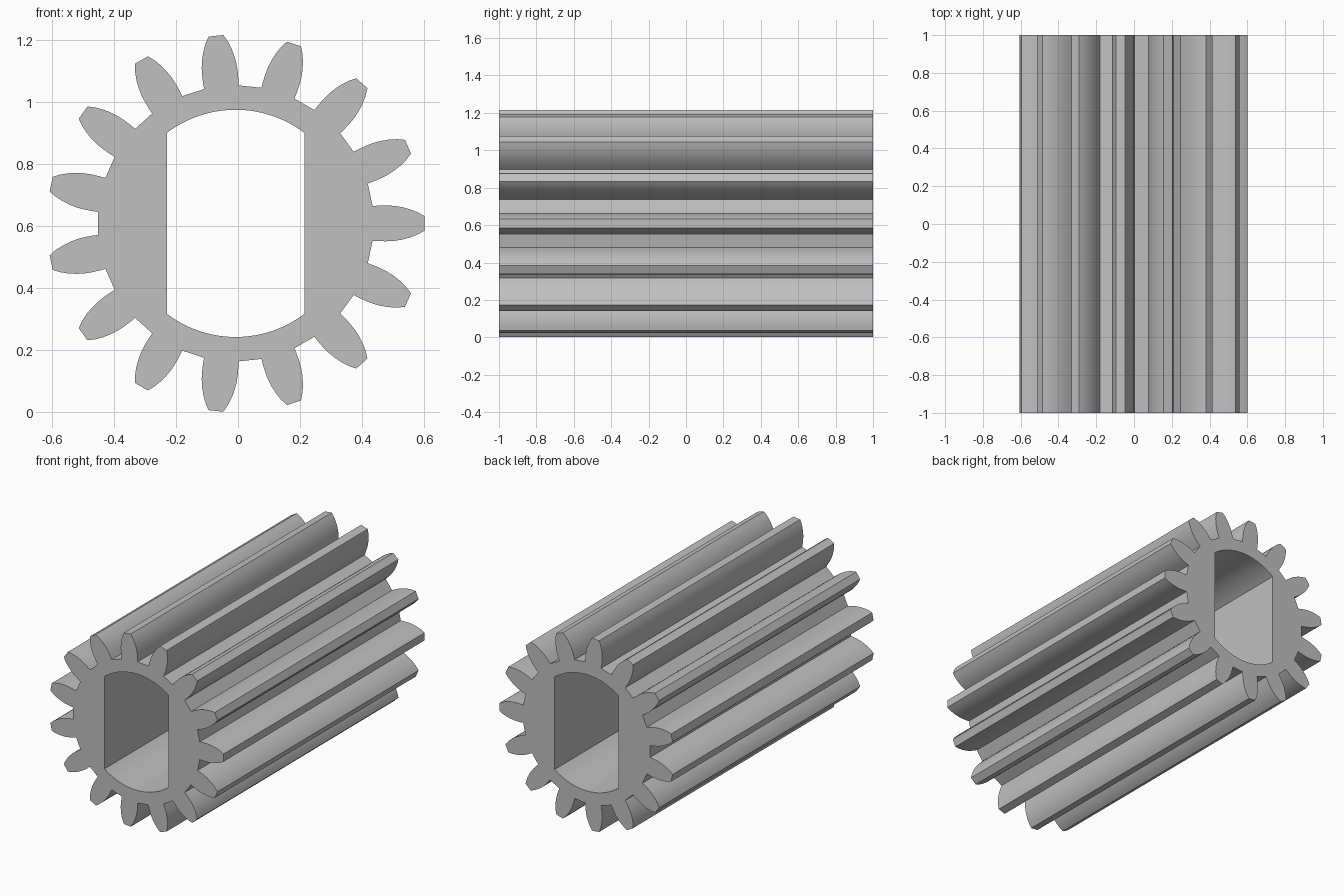
import bpy, bmesh
from math import sin, cos, acos, pi, radians
from mathutils import Vector, Matrix

cube = bpy.data.objects.get("Cube")
if cube:
    bpy.data.objects.remove(cube, do_unlink=True)

TEETH = 15
CENTER_X, CENTER_Z = -0.0075, 0.608
LENGTH = 2.0
BORE_RADIUS, BORE_HALF_WIDTH = 0.366, 0.222
BORE_STEPS = 24

# One tooth flank: distance along the tooth axis, half thickness
FLANK = [(0.441, 0.056), (0.46, 0.0572), (0.485, 0.0577), (0.51, 0.0565),
         (0.535, 0.0525), (0.56, 0.046), (0.585, 0.0365), (0.6075, 0.024)]


def gear_outline():
    tooth = [(r, -w) for r, w in FLANK] + [(r, w) for r, w in reversed(FLANK)]
    points = []
    for i in range(TEETH):
        turn = Matrix.Rotation(2 * pi * i / TEETH, 2)
        points += [turn @ Vector(p) for p in tooth]
    return points


def bore_outline():
    # Circle with two flats: an upper and a lower arc joined by straight sides
    start = acos(BORE_HALF_WIDTH / BORE_RADIUS)
    points = []
    for base in (0, pi):
        for i in range(BORE_STEPS + 1):
            a = base + start + (pi - 2 * start) * i / BORE_STEPS
            points.append(Vector((BORE_RADIUS * cos(a), BORE_RADIUS * sin(a))))
    return points


def add_loop(bm, points):
    verts = [bm.verts.new((p.x + CENTER_X, -LENGTH / 2, p.y + CENTER_Z)) for p in points]
    return [bm.edges.new((v, verts[(i + 1) % len(verts)])) for i, v in enumerate(verts)]


# Front face with its hole, extruded to the back
bm = bmesh.new()
edges = add_loop(bm, gear_outline()) + add_loop(bm, bore_outline())
bmesh.ops.triangle_fill(bm, edges=edges, use_beauty=True, use_dissolve=False)
result = bmesh.ops.extrude_face_region(bm, geom=bm.faces[:], use_keep_orig=True)
back = [g for g in result["geom"] if isinstance(g, bmesh.types.BMVert)]
bmesh.ops.translate(bm, verts=back, vec=(0, LENGTH, 0))
bmesh.ops.recalc_face_normals(bm, faces=bm.faces[:])
mesh = bpy.data.meshes.new("pinion_gear")
bm.to_mesh(mesh)
bm.free()

gear = bpy.data.objects.new("pinion_gear", mesh)
bpy.context.collection.objects.link(gear)

# Plain grey
grey = bpy.data.materials.new("grey")
grey.use_nodes = True
color = (0.53, 0.53, 0.53, 1)
grey.diffuse_color = color
grey.node_tree.nodes["Principled BSDF"].inputs["Base Color"].default_value = color
mesh.materials.append(grey)

# Smooth flanks and bore, crisp corners
bpy.ops.object.select_all(action="DESELECT")
gear.select_set(True)
bpy.context.view_layer.objects.active = gear
bpy.ops.object.shade_smooth_by_angle(angle=radians(30))
